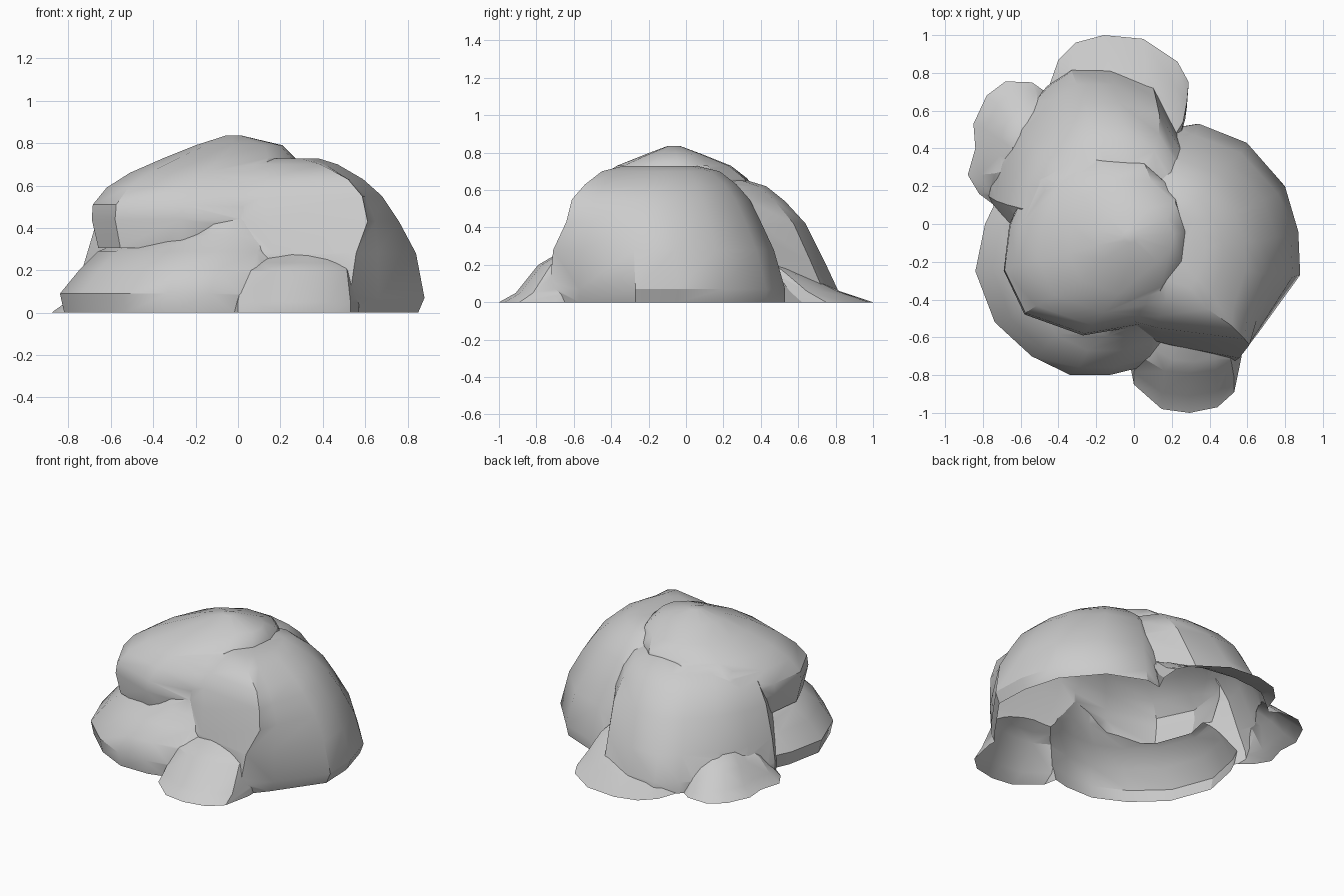
import bpy, bmesh, math


def lobe(name, outline, levels, depth, corner=()):
    """Closed boulder: the outline is refitted to each level (z, xmin, xmax, ymin, ymax).
    An optional sixth value pushes the corner points sideways at that level."""
    xs, ys = [p[0] for p in outline], [p[1] for p in outline]
    x0, x1, y0, y1 = min(xs), max(xs), min(ys), max(ys)
    bm = bmesh.new()
    rings = []
    for z, a, b, c, d, *s in [(-depth, *levels[0][1:])] + levels:
        ring = []
        for i, (x, y) in enumerate(outline):
            push = s[0] * corner[i] if s and i in corner else 0
            ring.append(bm.verts.new((a + (x - x0) / (x1 - x0) * (b - a) + push,
                                      c + (y - y0) / (y1 - y0) * (d - c), z)))
        rings.append(ring)
    n = len(outline)
    for lo, hi in zip(rings, rings[1:]):
        for i in range(n):
            j = (i + 1) % n
            bm.faces.new((lo[i], lo[j], hi[j], hi[i]))
    bm.faces.new(rings[0][::-1])
    bm.faces.new(rings[-1])
    bmesh.ops.recalc_face_normals(bm, faces=bm.faces)
    me = bpy.data.meshes.new(name)
    bm.to_mesh(me)
    bm.free()
    ob = bpy.data.objects.new(name, me)
    bpy.context.collection.objects.link(ob)
    return ob


# lower left boulder, rising inside the cap
base = lobe("rock", [(-.84, -.25), (-.74, -.52), (-.55, -.70), (-.35, -.80), (-.15, -.80),
                     (.05, -.75), (.26, -.62), (.25, 0), (.1, .3), (-.3, .38), (-.65, .3), (-.79, 0)],
            [(0, -.82, .29, -.79, .38), (.09, -.84, .29, -.80, .38), (.2, -.75, .28, -.76, .36),
             (.29, -.66, .27, -.67, .33), (.37, -.46, .26, -.595, .28), (.5, -.3, .22, -.5, .2)], .05)

# big right boulder with a squarer front right corner
right = lobe("right_boulder", [(.88, -.27), (.87, -.04), (.80, .20), (.60, .43), (.35, .53), (.1, .49),
                               (-.15, .1), (-.15, -.3), (-.08, -.57), (.2, -.65), (.52, -.73), (.66, -.57)],
             [(0, -.15, .85, -.73, .53), (.07, -.16, .88, -.73, .53, .01), (.28, -.17, .84, -.71, .47, .07),
              (.43, -.18, .76, -.64, .40, .18), (.55, -.16, .68, -.61, .34, .2), (.63, -.1, .59, -.54, .27, .17),
              (.70, .01, .47, -.45, .18, .08), (.728, .14, .38, -.34, .06)], .06, {10: 1, 11: .5})

# back boulder
back = lobe("back_boulder", [(-.77, .15), (-.72, .35), (-.62, .55), (-.46, .73), (-.33, .82), (-.13, .82),
                             (.1, .74), (.23, .5), (.3, .2), (.1, -.1), (-.4, -.2), (-.68, -.02)],
            [(0, -.77, .30, -.2, .82), (.07, -.77, .30, -.2, .81), (.22, -.73, .31, -.2, .74),
             (.42, -.67, .32, -.18, .64), (.54, -.60, .30, -.15, .53), (.62, -.50, .25, -.1, .43),
             (.66, -.38, .18, -.05, .3)], .07)

# overhanging cap
cap = lobe("cap_boulder", [(-.69, -.24), (-.58, -.47), (-.27, -.58), (.08, -.52), (.25, -.30), (.28, -.05),
                           (.2, .2), (0, .38), (-.3, .4), (-.55, .25), (-.66, 0)],
           [(.31, -.66, .26, -.57, .38), (.44, -.69, .28, -.59, .40), (.51, -.685, .29, -.58, .39),
            (.59, -.62, .29, -.535, .37), (.66, -.51, .29, -.47, .33), (.73, -.35, .27, -.37, .24),
            (.79, -.20, .21, -.22, .09), (.835, -.06, .02, -.10, -.03)], -.305)

# low foot rocks: front, back and back left
front_foot = lobe("front_foot", [(-.03, -.70), (0, -.85), (.15, -.98), (.30, -1), (.45, -.97), (.54, -.89),
                                 (.58, -.70), (.58, -.5), (.3, -.45), (0, -.5)],
                  [(0, -.03, .57, -1, -.45), (.05, -.03, .57, -.91, -.45), (.20, .0, .55, -.79, -.45),
                   (.235, .07, .53, -.73, -.45), (.29, .2, .45, -.63, -.45)], .08)
back_foot = lobe("back_foot", [(-.46, .70), (-.40, .87), (-.31, .96), (-.16, 1), (.05, .98), (.23, .86),
                               (.29, .75), (.28, .62), (.22, .5), (-.1, .4), (-.4, .5)],
                 [(0, -.46, .29, .4, 1), (.06, -.40, .28, .4, .82), (.15, -.34, .26, .4, .64),
                  (.20, -.2, .22, .4, .53)], .09)
left_foot = lobe("left_foot", [(-.88, .26), (-.84, .40), (-.85, .53), (-.78, .68), (-.68, .755), (-.54, .75),
                               (-.44, .68), (-.4, .4), (-.6, .1), (-.74, .1), (-.82, .16)],
                 [(0, -.88, -.4, .1, .755), (.05, -.81, -.4, .12, .70), (.14, -.74, -.4, .16, .60),
                  (.2, -.66, -.4, .22, .5)], .10)

# fuse all boulders into one shell
parts = [back, right, cap, front_foot, back_foot, left_foot]
for p in parts:
    m = base.modifiers.new("fuse", 'BOOLEAN')
    m.operation, m.solver, m.object = 'UNION', 'EXACT', p
bpy.context.view_layer.update()
dg = bpy.context.evaluated_depsgraph_get()
bm = bmesh.new()
bm.from_mesh(base.evaluated_get(dg).to_mesh())
base.modifiers.clear()

# slice open at the ground
bmesh.ops.bisect_plane(bm, geom=bm.verts[:] + bm.edges[:] + bm.faces[:], dist=1e-5,
                       plane_co=(0, 0, 0), plane_no=(0, 0, 1), clear_inner=True)
bm.to_mesh(base.data)
bm.free()
for p in parts:
    bpy.data.objects.remove(p)

bpy.context.view_layer.objects.active = base
base.select_set(True)
bpy.ops.object.shade_smooth_by_angle(angle=math.radians(30))
